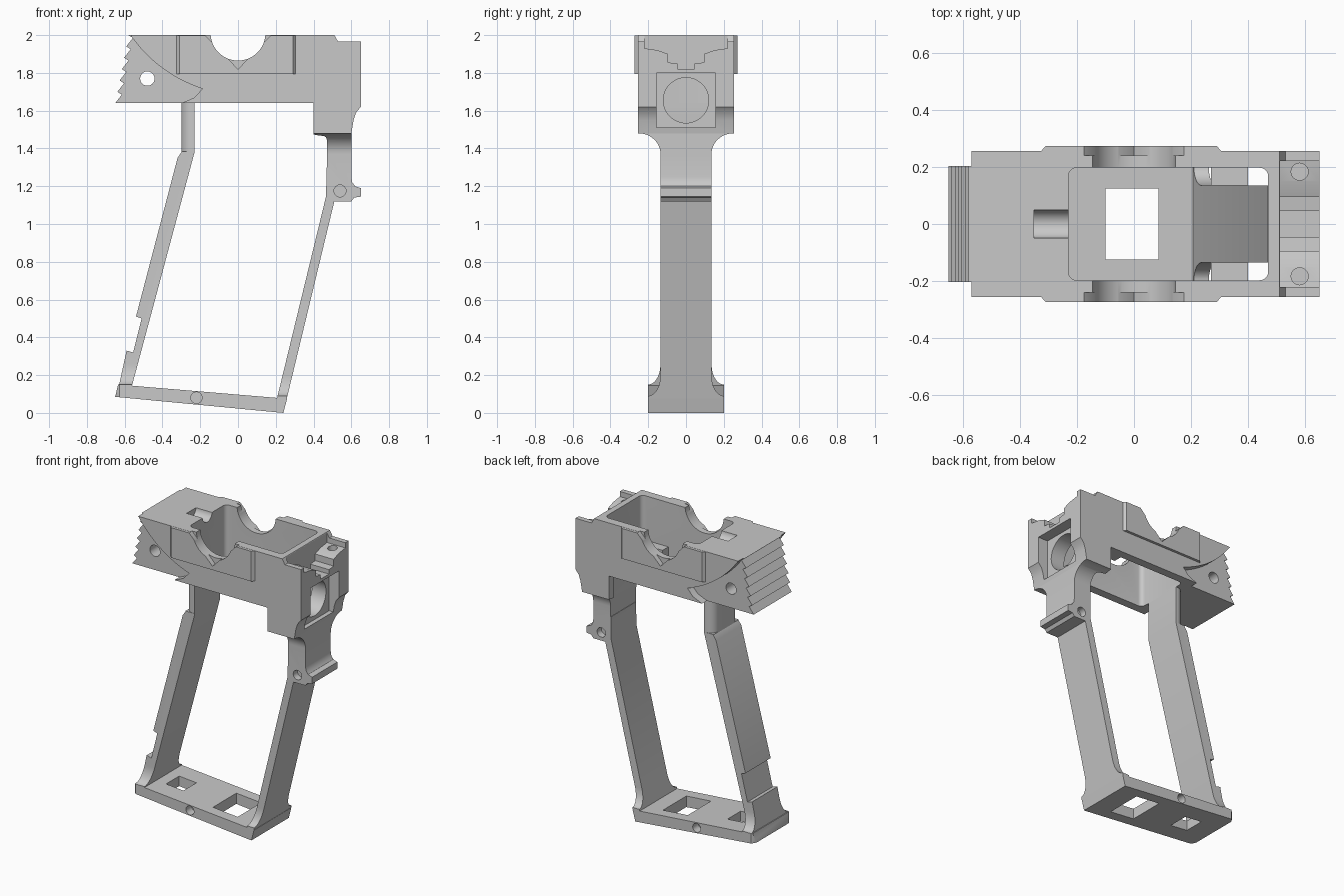
import bpy, bmesh
from math import cos, sin, radians

if "Cube" in bpy.data.objects:
    bpy.data.objects.remove(bpy.data.objects["Cube"], do_unlink=True)

grey = bpy.data.materials.new("satin grey")
grey.use_nodes = True
COLOUR = (0.58, 0.58, 0.58, 1)
grey.diffuse_color = COLOUR
grey.node_tree.nodes["Principled BSDF"].inputs["Base Color"].default_value = COLOUR


def arc(cx, cy, rx, ry, a0, a1, n=12):
    steps = [radians(a0 + (a1 - a0) * i / n) for i in range(n + 1)]
    return [(cx + rx * cos(a), cy + ry * sin(a)) for a in steps]


def disc(cx, cy, r, n=40):
    return arc(cx, cy, r, r, 0, 360, n)[:-1]


def rect(x0, x1, y0, y1):
    return [(x0, y0), (x1, y0), (x1, y1), (x0, y1)]


def mirrored(points):
    return points + [(-a, b) for a, b in reversed(points)]


def prism(name, points, axis, lo, hi):
    """Extrude a flat outline along x, y or z."""
    place = {"x": lambda a, b, t: (t, a, b),
             "y": lambda a, b, t: (a, t, b),
             "z": lambda a, b, t: (a, b, t)}[axis]
    bm = bmesh.new()
    near = [bm.verts.new(place(a, b, lo)) for a, b in points]
    far = [bm.verts.new(place(a, b, hi)) for a, b in points]
    bm.faces.new(near)
    bm.faces.new(far[::-1])
    for i in range(len(points)):
        bm.faces.new((near[i], near[i - 1], far[i - 1], far[i]))
    bmesh.ops.recalc_face_normals(bm, faces=bm.faces)
    if bm.calc_volume(signed=True) < 0:
        bmesh.ops.reverse_faces(bm, faces=bm.faces)
    mesh = bpy.data.meshes.new(name)
    bm.to_mesh(mesh)
    bm.free()
    mesh.materials.append(grey)
    obj = bpy.data.objects.new(name, mesh)
    bpy.context.collection.objects.link(obj)
    return obj


def combine(obj, mode, *shape):
    """Apply a boolean with a temporary prism."""
    tool = prism("helper", *shape)
    tool.hide_render = True
    mod = obj.modifiers.new("boolean", "BOOLEAN")
    mod.operation, mod.solver, mod.object = mode, "EXACT", tool
    bpy.context.view_layer.objects.active = obj
    bpy.ops.object.modifier_apply(modifier=mod.name)
    bpy.data.objects.remove(tool, do_unlink=True)


def cut(obj, *shape):
    combine(obj, "DIFFERENCE", *shape)


def cut_sides(obj, points, inner, outer):
    cut(obj, points, "y", inner, outer)
    cut(obj, points, "y", -outer, -inner)


# Upper housing with serrated back
teeth = []
count = 6
for i in range(count):
    x, z = -0.65 + 0.07 * i / count, 1.64 + 0.36 * i / count
    teeth += [(x, z), (x + 0.035, z + 0.045)]
outline = teeth + [(-0.58, 2.0), (0.51, 2.0), (0.53, 1.965), (0.65, 1.965), (0.65, 1.62)]
outline += [(0.625, 1.59), (0.612, 1.55), (0.60, 1.48), (0.40, 1.48), (0.40, 1.64)]
body = prism("upper_housing", outline, "y", -0.255, 0.255)

# Narrower tail below a sweeping edge
tail = [(-0.8, 2.1), (-0.62, 2.1)] + arc(0.04, 2.42, 0.74, 0.74, 211, 252, 16)
tail += [(-0.23, 1.67), (-0.31, 1.635), (-0.31, 1.55), (-0.8, 1.55)]
cut_sides(body, tail, 0.203, 0.4)
cut(body, disc(-0.48, 1.77, 0.038), "y", -0.5, 0.5)

# Raised side panels
panel = [(0.25, -0.33), (0.273, -0.31), (0.273, 0.29), (0.25, 0.31)]
panel = [(b, a) for a, b in mirrored(panel)]
combine(body, "UNION", panel, "z", 1.795, 1.999)

# Open well, side cutouts and rear channel
well = arc(0.44, 0.167, 0.03, 0.03, 90, 0, 5) + arc(0.44, -0.167, 0.03, 0.03, 0, -90, 5)
well += arc(-0.2, -0.167, 0.03, 0.03, 270, 180, 5) + arc(-0.2, 0.167, 0.03, 0.03, 180, 90, 5)
cut(body, well, "z", 1.2, 2.2)
cut(body, disc(0, 2.01, 0.145, 64), "y", -0.5, 0.5)
cut_sides(body, [(0, 1.82), (0.21, 2.035), (-0.21, 2.035)], 0.24, 0.4)
cut(body, disc(0, 2.003, 0.05), "x", -0.35, -0.2)

# Stepped front saddle, front pocket and bore
saddle = mirrored([(0.22, 2.1), (0.22, 1.93), (0.15, 1.92), (0.095, 1.9),
                   (0.095, 1.855), (0.045, 1.85), (0.045, 1.82)])
cut(body, saddle, "x", 0.512, 0.8)
cut(body, rect(-0.155, 0.155, 1.51, 1.8), "x", 0.575, 0.8)
cut(body, disc(0, 1.655, 0.12, 48), "x", 0.4, 0.7)
for side in (-1, 1):
    cut(body, disc(0.58, side * 0.183, 0.03, 24), "z", 1.87, 2.2)
    prism("well_shelf", rect(0.27, 0.4, *sorted((side * 0.135, side * 0.21))),
          "z", 1.642, 1.7)

# Front strap, flared at both ends
strap = [(0.24, 0.0), (0.51, 1.12), (0.60, 1.12), (0.615, 1.14), (0.65, 1.145), (0.65, 1.19)]
strap += [(0.62, 1.2), (0.605, 1.22), (0.60, 1.25), (0.60, 1.485), (0.40, 1.485)]
strap += arc(0.40, 1.405, 0.068, 0.068, 90, 0) + [(0.467, 1.15), (0.195, 0.03)]
front = prism("front_strap", strap, "y", -0.255, 0.255)
flare = [(0.2, -0.1), (0.2, 0.08)] + arc(0.2, 0.2, 0.065, 0.11, 270, 180)
flare += arc(0.25, 1.37, 0.115, 0.11, 180, 90) + [(0.25, 1.6)]
combine(front, "INTERSECT", mirrored(flare), "x", 0.0, 1.0)
cut(front, well, "z", 1.3, 2.2)
cut_sides(front, disc(0.54, 1.175, 0.032, 24), 0.09, 0.3)

# Rear strap with a notch near the foot and a rounded neck
strap = [(-0.23, 1.66), (-0.23, 1.38), (-0.565, 0.13), (-0.64, 0.1), (-0.59, 0.33)]
strap += [(-0.555, 0.32), (-0.51, 0.5), (-0.54, 0.51), (-0.32, 1.35), (-0.30, 1.38), (-0.30, 1.66)]
rear = prism("rear_strap", strap, "y", -0.255, 0.255)
flare = [(0.2, 0.0), (0.2, 0.14)] + arc(0.2, 0.26, 0.065, 0.11, 270, 180) + [(0.135, 1.8)]
combine(rear, "INTERSECT", mirrored(flare), "x", -1.0, 0.0)
for side in (-1, 1):
    corner = arc(-0.24, 0.075, 0.06, 0.06, 90, 180) + [(-0.4, 0.075), (-0.4, 0.2), (-0.24, 0.2)]
    cut(rear, [(x, side * y) for x, y in corner], "z", 1.385, 1.8)

# Sloping base plate with two windows and pin holes
base = prism("base_plate", [(-0.65, 0.085), (0.24, 0.0), (0.26, 0.075), (-0.635, 0.15)],
             "y", -0.2, 0.2)
cut(base, rect(-0.1, 0.085, -0.125, 0.125), "z", -0.2, 0.4)
cut(base, rect(-0.49, -0.36, -0.07, 0.07), "z", -0.2, 0.4)
cut_sides(base, disc(-0.22, 0.08, 0.03, 24), 0.14, 0.3)

# Round the heel corners of the base and rear strap
heel = [(0.4, 0.21)] + arc(-0.6, 0.155, 0.052, 0.052, 90, 180, 6)
heel += arc(-0.6, -0.155, 0.052, 0.052, 180, 270, 6) + [(0.4, -0.21)]
for part in (rear, base):
    combine(part, "INTERSECT", heel, "z", -0.5, 2.5)

# Smooth the curves and keep the edges crisp
for obj in bpy.context.view_layer.objects:
    obj.select_set(obj.type == "MESH" and grey.name in obj.data.materials)
bpy.context.view_layer.objects.active = body
bpy.ops.object.shade_smooth_by_angle(angle=radians(28))
